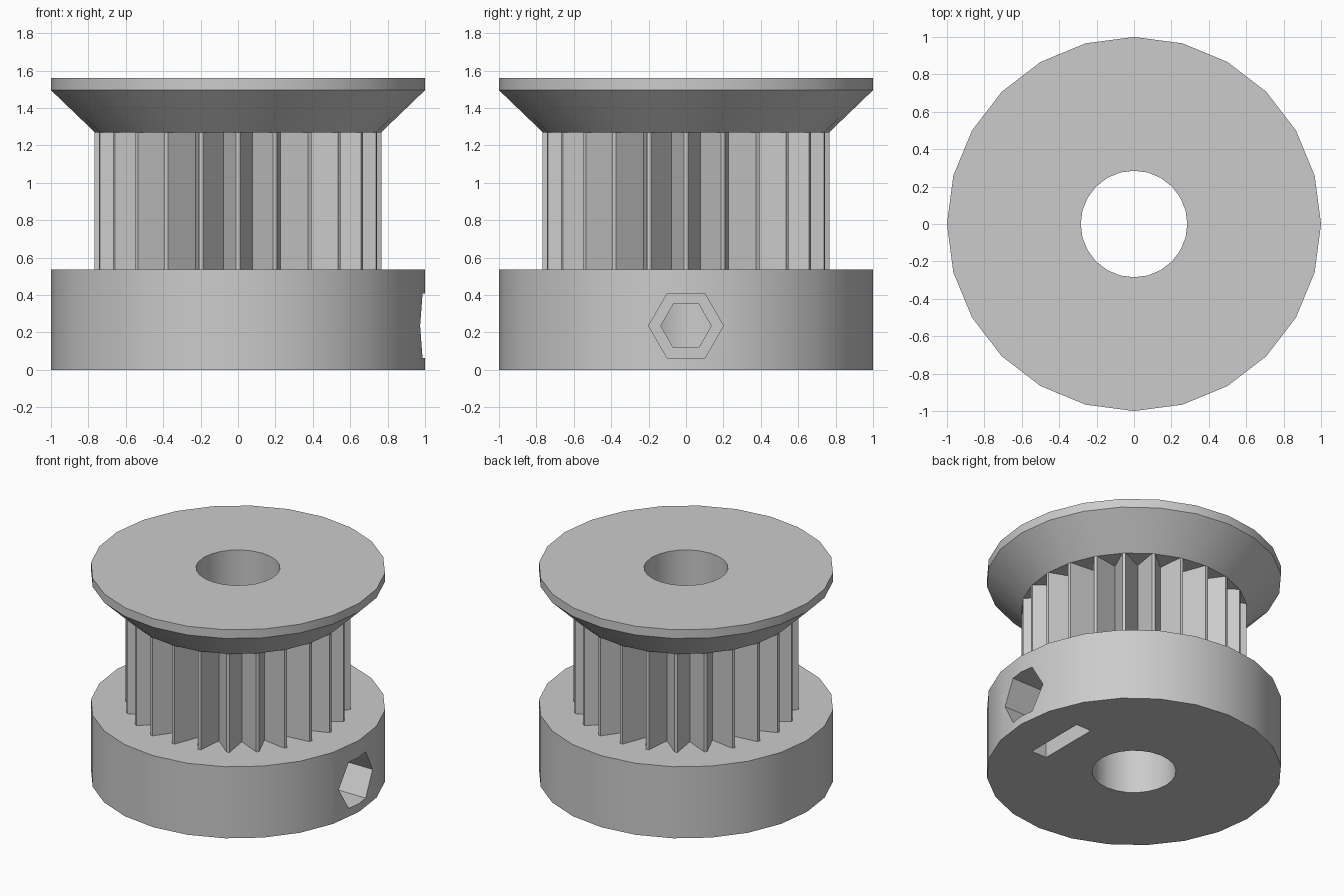
import bpy, bmesh
from math import sin, cos, pi, radians

if "Cube" in bpy.data.objects:
    bpy.data.objects.remove(bpy.data.objects["Cube"])

SIDES = 24
BORE = 0.285
HUB_TOP, DRUM_TOP, RIM_LOW, TOP = 0.535, 1.27, 1.495, 1.56
TIP, ROOT = 0.766, 0.595

metal = bpy.data.materials.new("plain_grey")
metal.use_nodes = True
grey = (0.6, 0.6, 0.6, 1)
metal.diffuse_color = grey
metal.node_tree.nodes["Principled BSDF"].inputs["Base Color"].default_value = grey


def finish(name, bm):
    """Turn a bmesh into a named object."""
    bmesh.ops.recalc_face_normals(bm, faces=bm.faces)
    mesh = bpy.data.meshes.new(name)
    bm.to_mesh(mesh)
    bm.free()
    mesh.materials.append(metal)
    obj = bpy.data.objects.new(name, mesh)
    bpy.context.collection.objects.link(obj)
    return obj


def bridge(bm, a, b):
    for i in range(len(a)):
        j = (i + 1) % len(a)
        bm.faces.new((a[i], a[j], b[j], b[i]))


def circle(bm, r, z):
    angles = [2 * pi * i / SIDES for i in range(SIDES)]
    return [bm.verts.new((r * cos(a), r * sin(a), z)) for a in angles]


def lathe(name, profile):
    """Revolve a closed (radius, height) profile."""
    bm = bmesh.new()
    rings = [circle(bm, r, z) for r, z in profile]
    for k, ring in enumerate(rings):
        bridge(bm, ring, rings[(k + 1) % len(rings)])
    return finish(name, bm)


def prism_x(name, outline, x0, x1):
    """Extrude a (y, z) outline along x."""
    bm = bmesh.new()
    a, b = [[bm.verts.new((x, y, z)) for y, z in outline] for x in (x0, x1)]
    bridge(bm, a, b)
    bm.faces.new(a)
    bm.faces.new(b)
    return finish(name, bm)


def select(obj):
    bpy.ops.object.select_all(action='DESELECT')
    obj.select_set(True)
    bpy.context.view_layer.objects.active = obj


def cut(obj, cutter):
    select(obj)
    mod = obj.modifiers.new("cut", 'BOOLEAN')
    mod.operation = 'DIFFERENCE'
    mod.solver = 'EXACT'
    mod.object = cutter
    bpy.ops.object.modifier_apply(modifier=mod.name)
    bpy.data.objects.remove(cutter)


def hexagon(r, z):
    return [(r * cos(i * pi / 3), z + r * sin(i * pi / 3)) for i in range(6)]


# Hub with set-screw hole and a nut slot open at the bottom
hub = lathe("hub", [(BORE, 0), (1, 0), (1, HUB_TOP), (BORE, HUB_TOP)])
SCREW_Z, HALF = 0.235, 0.235
slot = [(-HALF, -0.1), (HALF, -0.1), (HALF, 0.37), (0, 0.506), (-HALF, 0.37)]
cut(hub, prism_x("nut_slot", slot, 0.58, 0.705))
cut(hub, prism_x("screw_entry", hexagon(0.2, SCREW_Z), 0.65, 1.2))
cut(hub, prism_x("screw_bore", hexagon(0.135, SCREW_Z), 0.1, 0.64))

# Toothed drum: narrow tips and V grooves, open where it meets its neighbours
bm = bmesh.new()
outline = []
for i in range(SIDES):
    a = 2 * pi * i / SIDES
    for r, offset in ((TIP, -0.8), (TIP, 0.8), (ROOT, 7.5)):
        t = a + radians(offset)
        outline.append((r * cos(t), r * sin(t)))
low, high = [[bm.verts.new((x, y, z)) for x, y in outline]
             for z in (HUB_TOP, DRUM_TOP)]
bridge(bm, low, high)
drum = finish("toothed_drum", bm)

# Bore wall inside the drum, facing the axis
bm = bmesh.new()
bridge(bm, circle(bm, BORE, HUB_TOP), circle(bm, BORE, DRUM_TOP))
bore = finish("bore_wall", bm)
bore.data.flip_normals()

# Flared flange with a thin rim
flange = lathe("flange", [(BORE, DRUM_TOP), (TIP, DRUM_TOP), (1, RIM_LOW),
                          (1, TOP), (BORE, TOP)])

for obj in (hub, drum, bore, flange):
    select(obj)
    bpy.ops.object.shade_smooth_by_angle(angle=radians(25))
